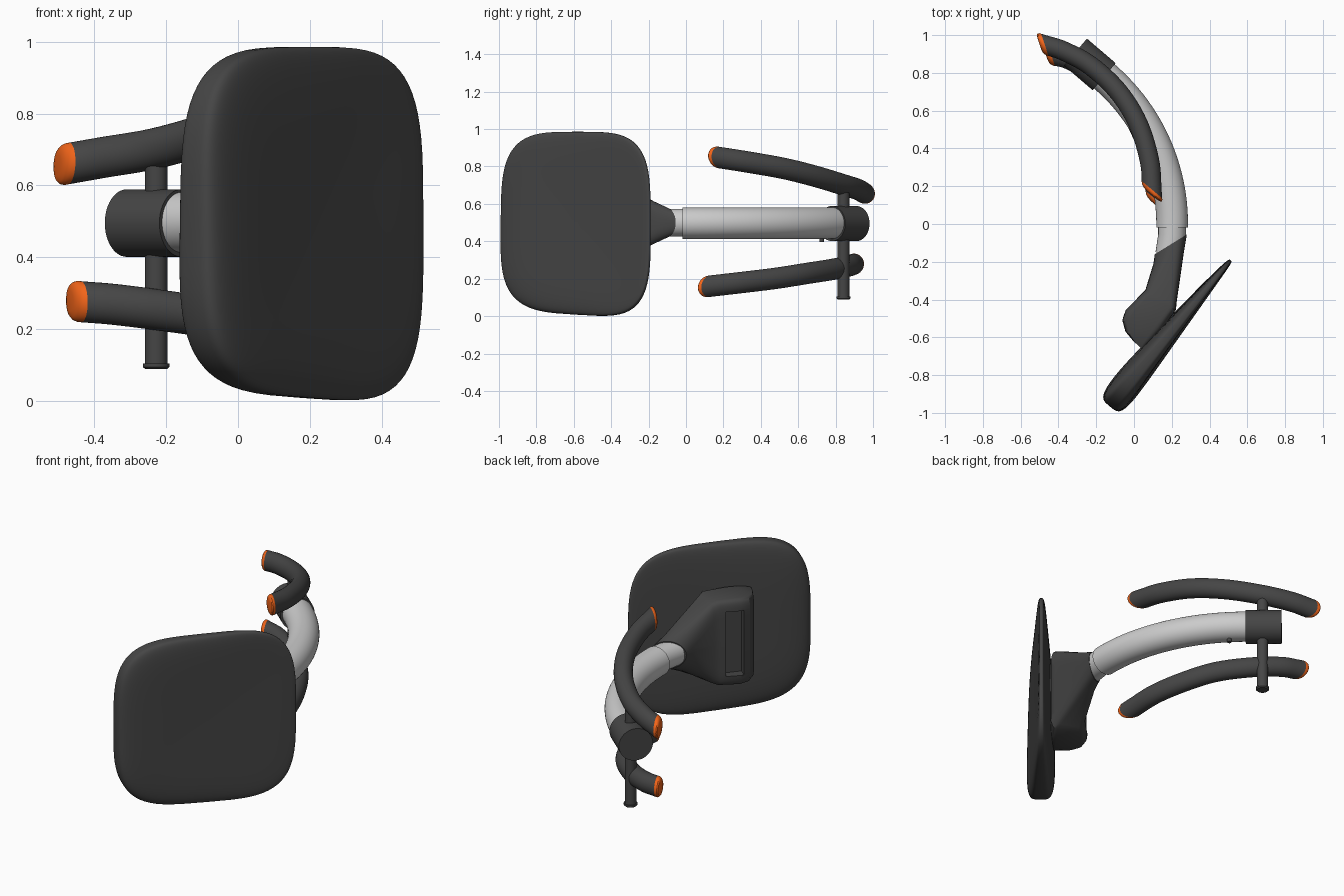
import bpy, bmesh, math
from math import sin, cos, pi
from mathutils import Vector, Matrix

if "Cube" in bpy.data.objects:
    bpy.data.objects.remove(bpy.data.objects["Cube"])


def material(name, rgb):
    m = bpy.data.materials.new(name)
    m.diffuse_color = (*rgb, 1)
    m.use_nodes = True
    m.node_tree.nodes["Principled BSDF"].inputs["Base Color"].default_value = m.diffuse_color
    return m


DARK = material("charcoal", (0.06, 0.06, 0.06))
LIGHT = material("light_grey", (0.55, 0.55, 0.55))
ORANGE = material("orange", (0.9, 0.13, 0.01))


def spow(v, e):
    return math.copysign(abs(v) ** e, v)


def loft(name, rings, mat, angle=35):
    """Skin a list of equal-sized point rings and close both ends."""
    bm = bmesh.new()
    vr = [[bm.verts.new(p) for p in ring] for ring in rings]
    n = len(vr[0])
    for a, b in zip(vr, vr[1:]):
        for i in range(n):
            j = (i + 1) % n
            bm.faces.new((a[i], a[j], b[j], b[i]))
    bm.faces.new(vr[0][::-1])
    bm.faces.new(vr[-1])
    bmesh.ops.recalc_face_normals(bm, faces=bm.faces)
    me = bpy.data.meshes.new(name)
    bm.to_mesh(me)
    bm.free()
    me.materials.append(mat)
    ob = bpy.data.objects.new(name, me)
    bpy.context.collection.objects.link(ob)
    bpy.ops.object.select_all(action='DESELECT')
    ob.select_set(True)
    bpy.context.view_layer.objects.active = ob
    bpy.ops.object.shade_smooth_by_angle(angle=math.radians(angle))
    return ob


def tube(name, pts, radii, mat, sides=36, flat=1.0, cuts=None):
    """Tube along points. flat narrows it sideways; cuts maps a ring index
    to (plane normal, weight) and slants that ring."""
    pts = [Vector(p) for p in pts]
    if not isinstance(radii, (list, tuple)):
        radii = [radii] * len(pts)
    rings = []
    for i, p in enumerate(pts):
        t = (pts[min(i + 1, len(pts) - 1)] - pts[max(i - 1, 0)]).normalized()
        ref = Vector((1, 0, 0)) if abs(t.z) > 0.9 else Vector((0, 0, 1))
        a = t.cross(ref).normalized()
        b = a.cross(t)
        ring = []
        for k in range(sides):
            th = 2 * pi * k / sides
            off = radii[i] * (flat * cos(th) * a + sin(th) * b)
            if cuts and i in cuts:
                n, w = cuts[i]
                off -= t * (w * off.dot(n) / t.dot(n))
            ring.append(p + off)
        rings.append(ring)
    return loft(name, rings, mat)


def spline(pts, steps=6):
    """Catmull-Rom path through the points."""
    p = [Vector(q) for q in pts]
    p = [2 * p[0] - p[1]] + p + [2 * p[-1] - p[-2]]
    out = []
    for a, b, c, d in zip(p, p[1:], p[2:], p[3:]):
        for k in range(steps):
            t = k / steps
            out.append(0.5 * (2 * b + (c - a) * t + (2 * a - 5 * b + 4 * c - d) * t * t
                              + (3 * b - a - 3 * c + d) * t ** 3))
    return out + [p[-2]]


# Pad: blunt-edged, tapering cushion with a dished front, standing diagonally
U = Vector((0.637, 0.771, 0))
N = Vector((0.771, -0.637, 0))
C = Vector((0.192, -0.579, 0.493))
rings = []
for i in range(1, 48):
    phi = -pi / 2 + pi * i / 48
    r, s = cos(phi) ** 0.55, spow(sin(phi), 0.45)
    if i in (1, 47):
        r = 0.02
    ring = []
    for k in range(72):
        th = 2 * pi * k / 72
        u = 0.502 * r * spow(cos(th), 0.53)
        w = 0.493 * r * spow(sin(th), 0.53)
        if w < 0:
            w *= 1 + 0.1 * (u - 0.15)
        d = s * (0.058 - 0.075 * u) * (1 - 0.3 * w)
        if s > 0:
            d -= 0.018 * (1 - r * r)
        ring.append(C + U * u + N * d + Vector((0, 0, w)))
    rings.append(ring)
loft("pad", rings, DARK, 60)

# Bracket: square block behind the pad blending into a round neck
# each section: outer point, inner point, half height, corner exponent
sections = [
    ((0.11, -0.16), (0.28, -0.055), 0.08, 1.0),
    ((0.103, -0.21), (0.264, -0.15), 0.115, 0.75),
    ((0.06, -0.35), (0.225, -0.42), 0.235, 0.3),
    ((0.035, -0.375), (0.222, -0.455), 0.25, 0.25),
    ((-0.045, -0.455), (0.15, -0.56), 0.255, 0.25),
    ((-0.062, -0.51), (0.11, -0.605), 0.253, 0.25),
    ((-0.045, -0.57), (0.07, -0.645), 0.245, 0.25),
    ((-0.005, -0.618), (0.045, -0.665), 0.235, 0.25),
]
rings = []
for a, b, h, e in sections:
    a, b = Vector((*a, 0.5)), Vector((*b, 0.5))
    rings.append([(a + b) / 2 + (b - a) / 2 * spow(cos(k * pi / 20), e)
                  + Vector((0, 0, h * spow(sin(k * pi / 20), e))) for k in range(40)])
bracket = loft("bracket", rings, DARK, 30)

# Slot recessed into the back of the bracket
bpy.ops.mesh.primitive_cube_add(size=1)
cutter = bpy.context.object
cutter.name = "slot_cutter"
center = C + U * -0.02 - N * 0.25
cutter.matrix_world = (Matrix.Translation((center.x, center.y, 0.5))
                       @ Matrix.Rotation(math.atan2(U.y, U.x), 4, 'Z')
                       @ Matrix.Diagonal((0.1, 0.09, 0.38, 1)))
cutter.hide_render = True
bpy.context.view_layer.objects.active = bracket
mod = bracket.modifiers.new("slot", 'BOOLEAN')
mod.operation = 'DIFFERENCE'
mod.solver = 'EXACT'
mod.object = cutter
bpy.context.view_layer.update()
bpy.ops.object.modifier_apply(modifier=mod.name)
bpy.data.objects.remove(cutter)

# Curved arm and the thinner stub that enters the bracket
arm = [(-0.828 + 1.03 * cos(a), 1.03 * sin(a), 0.497)
       for a in [math.radians(-1 + 52 * i / 24) for i in range(25)]]
tube("arm", arm, 0.084, LIGHT, 48)
tube("arm_stub", [(0.202, 0.02, 0.5), (0.202, -0.06, 0.5), (0.187, -0.16, 0.5)], 0.074, LIGHT, 48)

# Coupler at the rear end of the arm, with a small screw below
tube("coupler", [(-0.158, 0.780, 0.495), (-0.310, 0.910, 0.495)], 0.094, DARK, 48)
tube("arm_screw", [(-0.085, 0.725, 0.395), (-0.085, 0.725, 0.44)], 0.012, DARK, 16)

# Vertical post through the coupler with a foot cap
tube("post", [(-0.228, 0.842, 0.1), (-0.228, 0.842, 0.68)], 0.031, DARK)
tube("post_cap", [(-0.228, 0.842, z) for z in (0.088, 0.094, 0.104)], [0.03, 0.037, 0.037], DARK)

# Curved handles with slanted orange end caps
handles = {
    "upper": [(0.095, 0.182, 0.847), (0.082, 0.335, 0.823), (0.022, 0.53, 0.788),
              (-0.083, 0.70, 0.745), (-0.23, 0.838, 0.703), (-0.375, 0.917, 0.678),
              (-0.472, 0.948, 0.661)],
    "lower": [(0.117, 0.128, 0.160), (0.10, 0.30, 0.18), (0.04, 0.48, 0.202),
              (-0.055, 0.645, 0.228), (-0.2, 0.785, 0.25), (-0.34, 0.868, 0.268),
              (-0.437, 0.893, 0.276)],
}
R, FLAT = 0.057, 0.9
FRONT_CUT = Vector((-0.64, -0.77, 0))
REAR_CUT = Vector((-0.92, -0.30, 0))
for name, pts in handles.items():
    path = spline(pts)
    last = len(path) - 1
    cuts = {}
    for i, w in enumerate((1, 0.6, 0.25)):
        cuts[i] = (FRONT_CUT, w)
        cuts[last - i] = (REAR_CUT, w)
    tube(name + "_handle", path, R, DARK, flat=FLAT, cuts=cuts)
    for end, p, q, n in (("front", path[0], path[1], FRONT_CUT),
                         ("rear", path[-1], path[-2], REAR_CUT)):
        t = (p - q).normalized()
        tube(f"{name}_{end}_cap", [p + t * d for d in (0, 0.01, 0.02, 0.028, 0.032)],
             [R, R, R * 0.94, R * 0.8, R * 0.5], ORANGE, flat=FLAT,
             cuts={i: (n, 1) for i in range(5)})
